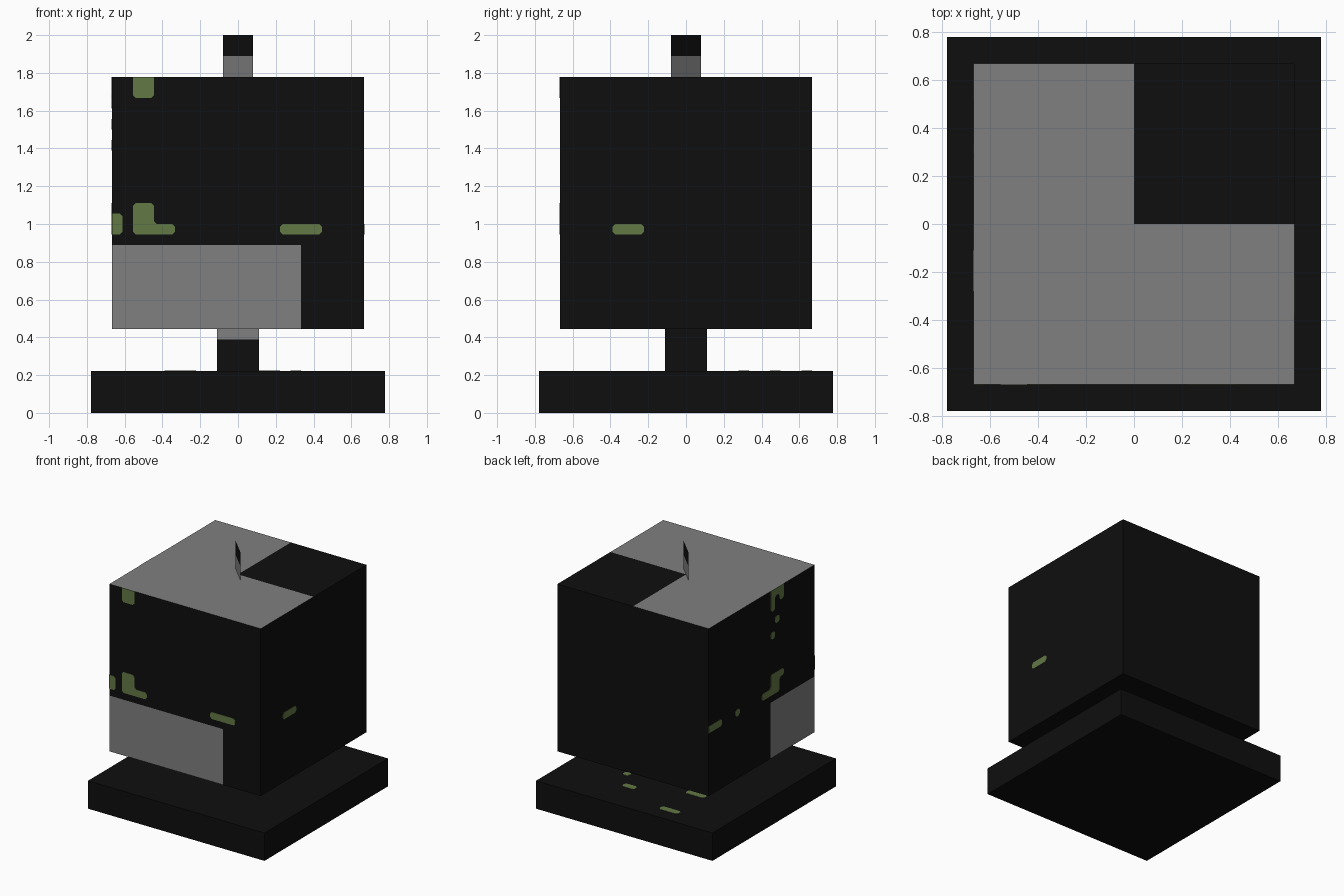
import bpy, bmesh, math
from mathutils import Vector

cube = bpy.data.objects.get("Cube")
if cube:
    bpy.data.objects.remove(cube, do_unlink=True)

U = 1 / 18  # modelling unit: the longest side is 36 units


def material(name, rgb):
    m = bpy.data.materials.new(name)
    m.use_nodes = True
    m.diffuse_color = (*rgb, 1)
    bsdf = m.node_tree.nodes["Principled BSDF"]
    bsdf.inputs["Base Color"].default_value = (*rgb, 1)
    bsdf.inputs["Roughness"].default_value = 0.9
    return m


BLACK = material("near_black", (0.0045, 0.0045, 0.0045))
GREY = material("mid_grey", (0.214, 0.214, 0.214))
GREEN = material("moss_green", (0.123, 0.19, 0.06))


def finish(bm, name, mats):
    bmesh.ops.scale(bm, vec=(U, U, U), verts=bm.verts)
    me = bpy.data.meshes.new(name)
    bm.to_mesh(me)
    bm.free()
    for m in mats:
        me.materials.append(m)
    ob = bpy.data.objects.new(name, me)
    bpy.context.collection.objects.link(ob)
    return ob


def block(name, half, z0, z1, cuts=(), is_grey=lambda c, n: False):
    """Square block; cuts are (side normal, axis, position); grey faces by rule."""
    bm = bmesh.new()
    bmesh.ops.create_cube(bm, size=1)
    for v in bm.verts:
        v.co = (v.co.x * 2 * half, v.co.y * 2 * half, z0 + (v.co.z + 0.5) * (z1 - z0))
    for side, axis, pos in cuts:
        bm.normal_update()
        faces = [f for f in bm.faces if f.normal.dot(Vector(side)) > 0.9]
        geom = faces + list({e for f in faces for e in f.edges}) + list({v for f in faces for v in f.verts})
        co, no = Vector(), Vector()
        co[axis], no[axis] = pos, 1
        bmesh.ops.bisect_plane(bm, geom=geom, plane_co=co, plane_no=no)
    bm.normal_update()
    for f in bm.faces:
        f.material_index = int(is_grey(f.calc_center_median(), f.normal))
    return finish(bm, name, [BLACK, GREY])


FRONT, LEFT, TOP = (0, -1, 0), (-1, 0, 0), (0, 0, 1)


def body_grey(c, n):
    if n.z > 0.9:
        return not (c.x > 0 and c.y > 0)
    if n.y < -0.9:
        return c.x < 6 and c.z < 16
    if n.x < -0.9:
        return c.y < -2 and c.z < 16
    return False


# Main blocks
block("base_slab", 14, 0, 4)
block("stem", 2, 4, 8, [(FRONT, 2, 7)], lambda c, n: n.y < -0.9 and c.z > 7)
block("body", 12, 8, 32,
      [(FRONT, 2, 16), (FRONT, 0, 6), (LEFT, 2, 16), (LEFT, 1, -2), (TOP, 0, 0), (TOP, 1, 0)],
      body_grey)

# Thin diagonal blade on top, grey below and black above
bm = bmesh.new()
r = math.sqrt(2)
rows = [[bm.verts.new((s * r, -s * r, z)) for s in (-1, 1)] for z in (32, 34, 36)]
for i in range(2):
    f = bm.faces.new((*rows[i], *reversed(rows[i + 1])))
    f.material_index = 1 - i
finish(bm, "top_blade", [BLACK, GREY])


def rect(u0, v0, u1, v1):
    return [(u0, v0), (u1, v0), (u1, v1), (u0, v1)]


def soften(pts, c=0.27):
    """Chamfer the corners that do not lie on a block edge."""
    out = []
    for i, p in enumerate(pts):
        p = Vector(p)
        a, b = Vector(pts[i - 1]), Vector(pts[(i + 1) % len(pts)])
        if abs(p.x) == 12 or p.y == 32:
            out.append(p)
        else:
            out += [p + (a - p).normalized() * c, p + (b - p).normalized() * c]
    return out


def patches(name, outlines, place, normal):
    """Thin green plates standing just off one side."""
    bm = bmesh.new()
    for pts in outlines:
        f = bm.faces.new([bm.verts.new(place(p.x, p.y)) for p in soften(pts)])
        ext = bmesh.ops.extrude_face_region(bm, geom=[f], use_keep_orig=True)["geom"]
        top = [g for g in ext if isinstance(g, bmesh.types.BMVert)]
        bmesh.ops.translate(bm, verts=top, vec=Vector(normal) * 0.05)
    bmesh.ops.recalc_face_normals(bm, faces=bm.faces)
    finish(bm, name, [GREEN])


# Moss patches on each side
patches("front_moss", [
    rect(-10, 30, -8, 32), rect(-12, 17, -11, 19), rect(4, 17, 8, 18),
    [(-10, 17), (-6, 17), (-6, 18), (-8, 18), (-8, 20), (-10, 20)],
], lambda u, v: (u, -12, v), FRONT)

patches("left_side_moss", [rect(-7, 17, -4, 18)], lambda u, v: (12, u, v), (1, 0, 0))

patches("right_side_moss", [
    [(-2, 32), (-2, 29), (-3, 29), (-3, 31), (-4, 31), (-4, 30), (-5, 30), (-5, 32)],
    [(0, 17), (0, 18), (-2, 18), (-2, 20), (-5, 20), (-5, 19), (-4, 19), (-4, 17)],
    rect(-4, 27, -3, 28), rect(-3, 25, -2, 26), rect(5, 17, 6, 18), rect(9, 17, 12, 18),
], lambda u, v: (-12, u, v), LEFT)

patches("base_moss", [
    rect(-7, 11, -4, 12), rect(-7, 5, -4, 6), rect(2, 8, 4, 9), rect(5, 5, 6, 6),
], lambda u, v: (u, v, 4), TOP)
